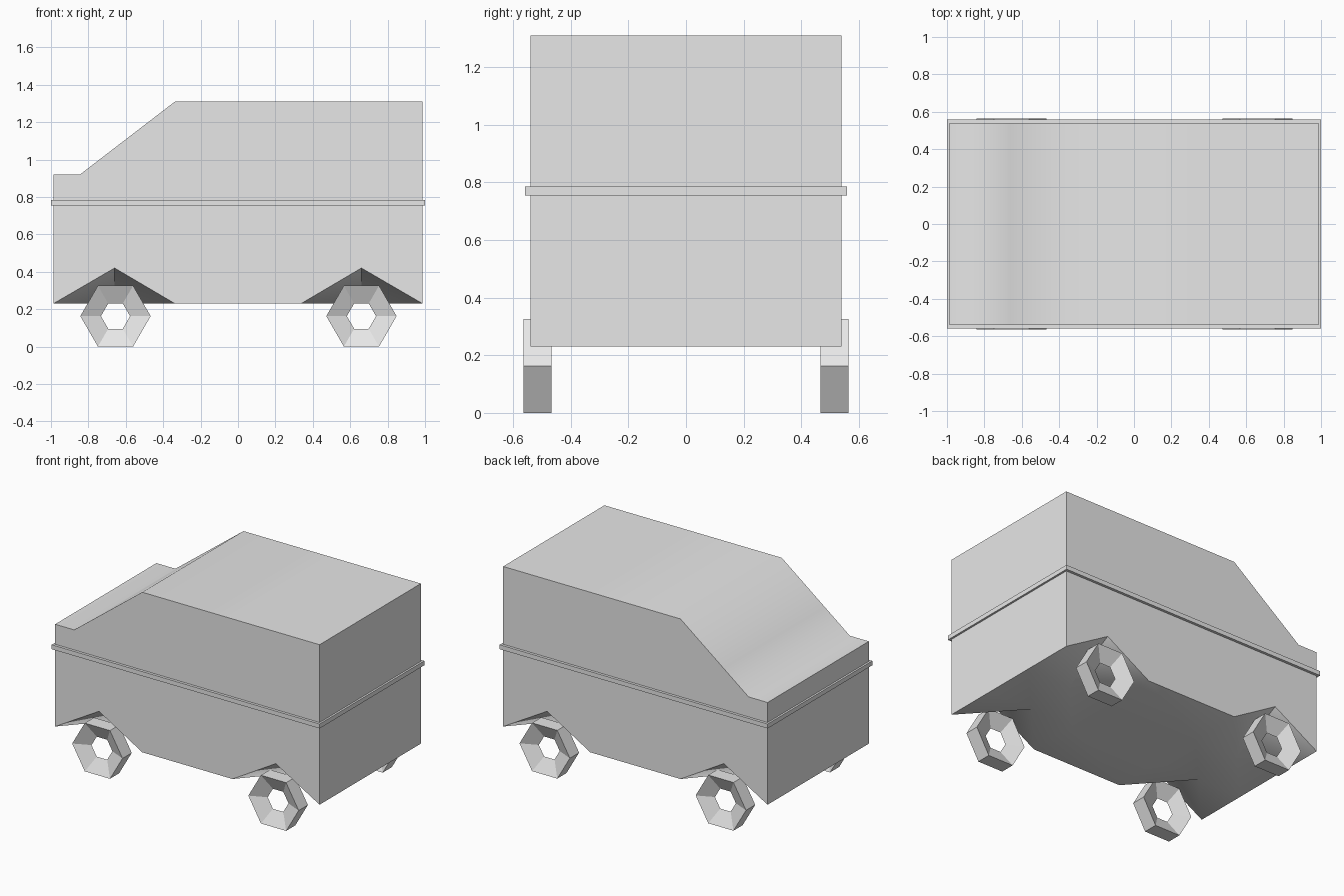
import bpy, bmesh, math

cube = bpy.data.objects.get("Cube")
if cube:
    bpy.data.objects.remove(cube, do_unlink=True)

grey = bpy.data.materials.new("light_grey")
grey.use_nodes = True
grey.diffuse_color = (0.8, 0.8, 0.8, 1)
grey.node_tree.nodes["Principled BSDF"].inputs["Base Color"].default_value = (0.8, 0.8, 0.8, 1)


def add_object(name, bm, smooth=False):
    bmesh.ops.recalc_face_normals(bm, faces=bm.faces)
    mesh = bpy.data.meshes.new(name)
    bm.to_mesh(mesh)
    bm.free()
    mesh.materials.append(grey)
    obj = bpy.data.objects.new(name, mesh)
    bpy.context.collection.objects.link(obj)
    if smooth:
        bpy.ops.object.select_all(action='DESELECT')
        obj.select_set(True)
        bpy.context.view_layer.objects.active = obj
        bpy.ops.object.shade_smooth_by_angle(angle=math.radians(45))
    return obj


# Body: a grid of columns with a sloped windscreen and four notched wheel arches
xs = [-0.987, -0.845, -0.66, -0.337, 0.337, 0.66, 0.987]
ys = [-0.54, -0.18, 0.18, 0.54]
FLOOR, ARCH, HOOD, ROOF = 0.23, 0.42, 0.92, 1.31


def top_z(x):
    t = (x - xs[1]) / (xs[3] - xs[1])
    return HOOD + (ROOF - HOOD) * min(max(t, 0), 1)


def add_body():
    bm = bmesh.new()
    top = [[bm.verts.new((x, y, top_z(x))) for y in ys] for x in xs]
    # The floor skips the bonnet column, so arches run straight to the corner
    cols = [0, 2, 3, 4, 5, 6]
    low = {}
    for i in cols:
        for j, y in enumerate(ys):
            raised = i in (2, 5) and j in (0, 3)
            low[i, j] = bm.verts.new((xs[i], y, ARCH if raised else FLOOR))
    for i in range(len(xs) - 1):
        for j in range(3):
            bm.faces.new((top[i][j], top[i + 1][j], top[i + 1][j + 1], top[i][j + 1]))
    for a, b in zip(cols, cols[1:]):
        for j in range(3):
            p, q, r, s = low[a, j], low[a, j + 1], low[b, j + 1], low[b, j]
            if j == 1 or (a, b) == (3, 4):
                bm.faces.new((p, q, r, s))
            elif (a in (2, 5)) == (j == 0):
                # Fold each arch along the line from its foot to its inner point
                bm.faces.new((p, q, s))
                bm.faces.new((q, r, s))
            else:
                bm.faces.new((p, q, r))
                bm.faces.new((p, r, s))
        for j in (0, 3):
            upper = [top[i][j] for i in range(b, a - 1, -1)]
            bm.faces.new([low[a, j], low[b, j]] + upper)
    for i in (0, 6):
        for j in range(3):
            bm.faces.new((low[i, j], low[i, j + 1], top[i][j + 1], top[i][j]))
    return add_object("body", bm, smooth=True)


# Trim: thin band around the waist
def add_trim():
    bm = bmesh.new()
    bmesh.ops.create_cube(bm, size=1)
    bmesh.ops.scale(bm, vec=(2, 1.116, 0.03), verts=bm.verts)
    bmesh.ops.translate(bm, vec=(0, 0, 0.77), verts=bm.verts)
    return add_object("waist_trim", bm)


# Wheel: six-sided ring whose triangular section points inward
def add_wheel(name, cx, cy):
    bm = bmesh.new()
    section = [(0.188, -0.049), (0.188, 0.049), (0.078, 0)]
    rings = []
    for k in range(6):
        a = k * math.tau / 6
        rings.append([bm.verts.new((cx + r * math.cos(a), cy + y, 0.163 + r * math.sin(a)))
                      for r, y in section])
    for k in range(6):
        here, there = rings[k], rings[(k + 1) % 6]
        for m in range(3):
            n = (m + 1) % 3
            bm.faces.new((here[m], here[n], there[n], there[m]))
    return add_object(name, bm)


add_body()
add_trim()
for side, y in (("front", -0.515), ("back", 0.515)):
    for end, x in (("right", -0.655), ("left", 0.66)):
        add_wheel(f"{side}_{end}_wheel", x, y)
